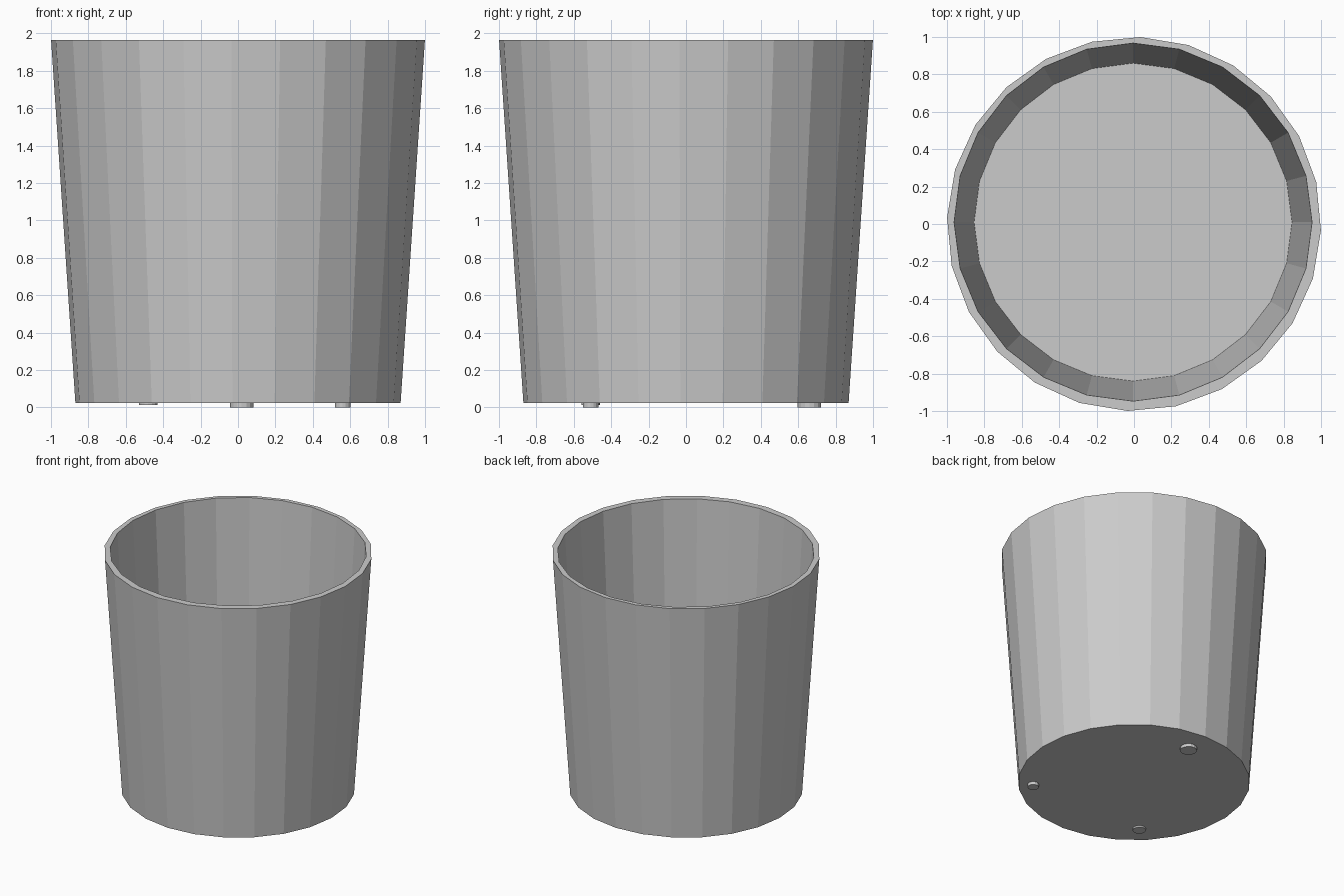
import bpy, bmesh
from math import radians, cos, sin, tau

cube = bpy.data.objects.get("Cube")
if cube:
    bpy.data.objects.remove(cube, do_unlink=True)

SIDES = 24
GREY = (0.6, 0.6, 0.6, 1)
mat = bpy.data.materials.new("plain_grey")
mat.use_nodes = True
mat.diffuse_color = GREY
mat.node_tree.nodes["Principled BSDF"].inputs["Base Color"].default_value = GREY


def ring(bm, radius, z, centre=(0, 0), turn=0.0, sides=SIDES):
    return [bm.verts.new((centre[0] + radius * cos(turn + tau * i / sides),
                          centre[1] + radius * sin(turn + tau * i / sides), z))
            for i in range(sides)]


def bridge(bm, a, b):
    for i in range(len(a)):
        j = (i + 1) % len(a)
        bm.faces.new((a[i], a[j], b[j], b[i]))


def finish(bm, name):
    bmesh.ops.recalc_face_normals(bm, faces=bm.faces)
    mesh = bpy.data.meshes.new(name)
    bm.to_mesh(mesh)
    bm.free()
    mesh.materials.append(mat)
    obj = bpy.data.objects.new(name, mesh)
    bpy.context.collection.objects.link(obj)
    return obj


# Tapered bucket: closed base, outer wall, short upright lip, inner wall, floor
bm = bmesh.new()
turn = radians(-2)
hollow = (-0.005, 0.01)
rings = [ring(bm, 0.87, 0.025, turn=turn),
         ring(bm, 0.999, 1.95, turn=turn),
         ring(bm, 1.0, 1.965, turn=turn),
         ring(bm, 0.957, 1.965, hollow),
         ring(bm, 0.85, 0.045, hollow)]
for lower, upper in zip(rings, rings[1:]):
    bridge(bm, lower, upper)
bm.faces.new(rings[0])
bm.faces.new(rings[-1])
finish(bm, "bucket")

# Three small round feet of differing size: name, centre, radius, underside
feet = [("back_foot", (0.02, 0.66), 0.063, 0.0),
        ("front_left_foot", (0.56, -0.51), 0.042, 0.0),
        ("front_right_foot", (-0.48, -0.51), 0.05, 0.012)]
for name, centre, radius, bottom in feet:
    bm = bmesh.new()
    low = ring(bm, radius, bottom, centre, sides=16)
    high = ring(bm, radius, 0.03, centre, sides=16)
    bridge(bm, low, high)
    bm.faces.new(low)
    bm.faces.new(high)
    finish(bm, name)
